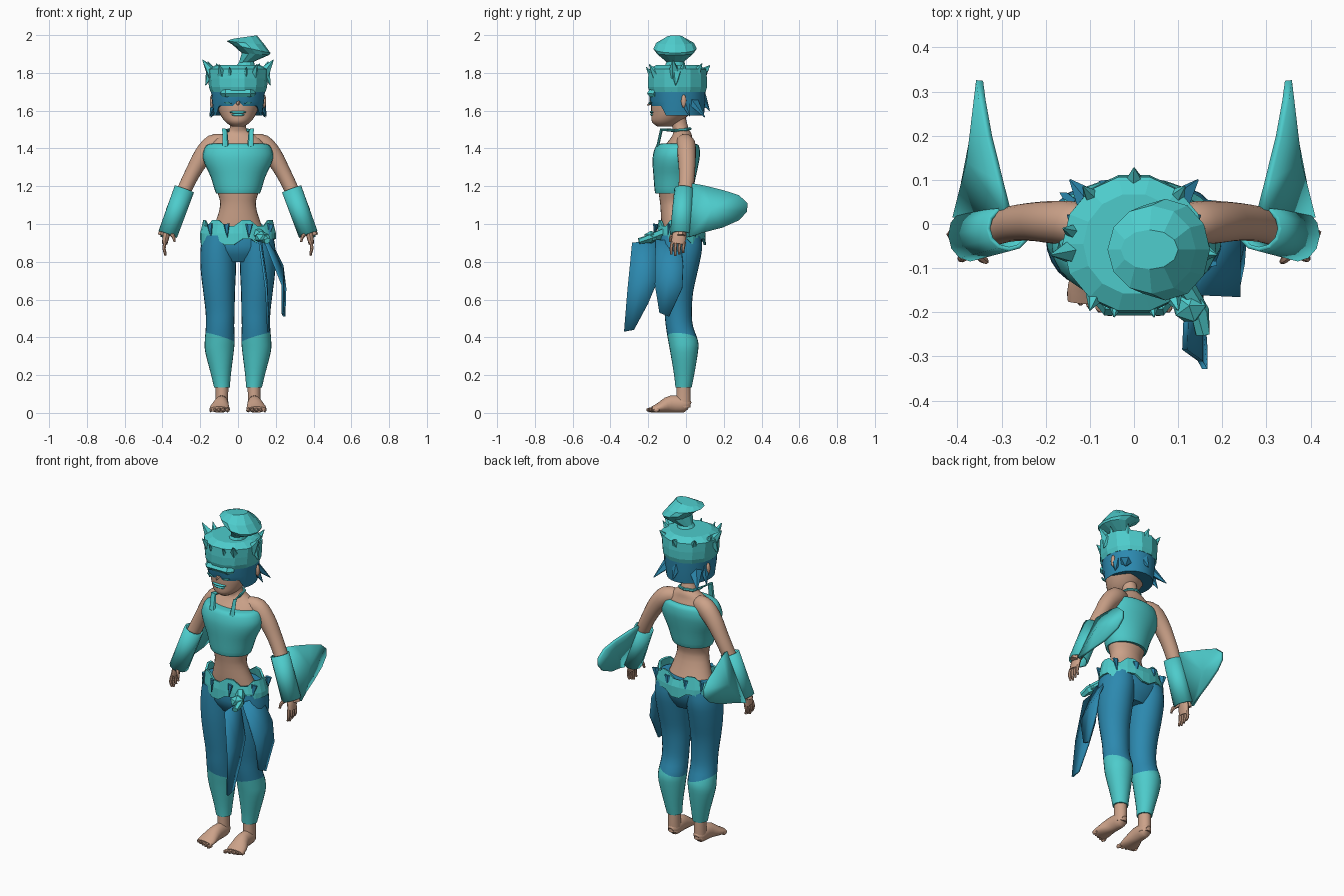
import bpy, bmesh
from math import sin, cos, pi, radians
from mathutils import Vector as V

cube = bpy.data.objects.get("Cube")
if cube:
    bpy.data.objects.remove(cube)


def material(name, rgb):
    m = bpy.data.materials.new(name)
    m.use_nodes = True
    m.diffuse_color = (*rgb, 1)
    m.node_tree.nodes["Principled BSDF"].inputs["Base Color"].default_value = (*rgb, 1)
    return m


TEAL = material("teal", (.075, .60, .60))
BLUE = material("deep blue", (.025, .25, .43))
SKIN = material("skin", (.60, .36, .25))
SIDES = ((1, "left"), (-1, "right"))


def finish(name, bm, mat, smooth=True, thick=0):
    bmesh.ops.recalc_face_normals(bm, faces=bm.faces[:])
    me = bpy.data.meshes.new(name)
    bm.to_mesh(me)
    bm.free()
    ob = bpy.data.objects.new(name, me)
    bpy.context.collection.objects.link(ob)
    me.materials.append(mat)
    if thick:
        mod = ob.modifiers.new("thickness", 'SOLIDIFY')
        mod.thickness = thick
        mod.offset = 0
    if smooth:
        bpy.ops.object.select_all(action='DESELECT')
        ob.select_set(True)
        bpy.context.view_layer.objects.active = ob
        bpy.ops.object.shade_smooth_by_angle(angle=radians(42))
    return ob


def blend(rows, steps):
    """Catmull-Rom interpolation between section rows."""
    out = []
    for i in range(len(rows) - 1):
        a, b, c, d = (rows[max(0, min(len(rows) - 1, i + k))] for k in (-1, 0, 1, 2))
        for s in range(steps):
            t = s / steps
            out.append([q + .5 * t * (r - p + t * (2*p - 5*q + 4*r - w + t * (3*(q - r) + w - p)))
                        for p, q, r, w in zip(a, b, c, d)])
    return out + [rows[-1]]


def loft(name, rows, mat, n=20, steps=3, sx=1, axis=None, ref=(0, 1, 0),
         caps=True, warp=None, **kw):
    """Skin elliptical sections (x, y, z, radius_u, radius_v)."""
    rows = blend(rows, steps) if steps > 1 else rows
    pts = [V((sx * r[0], r[1], r[2])) for r in rows]
    bm = bmesh.new()
    rings = []
    for i, r in enumerate(rows):
        t = V(axis) if axis else (pts[min(i + 1, len(pts) - 1)] - pts[max(i - 1, 0)]).normalized()
        u = V(ref).cross(t).normalized()
        v = t.cross(u)
        ring = []
        for k in range(n):
            a = 2 * pi * k / n
            p = pts[i] + u * (r[3] * cos(a)) + v * (r[4] * sin(a))
            ring.append(bm.verts.new(warp(p, i, k) if warp else p))
        rings.append(ring)
    for a, b in zip(rings, rings[1:]):
        for k in range(n):
            bm.faces.new((a[k], a[(k + 1) % n], b[(k + 1) % n], b[k]))
    if caps:
        bm.faces.new(rings[0])
        bm.faces.new(rings[-1])
    return finish(name, bm, mat, **kw)


def stack(name, rows, mat, **kw):
    """Upright loft from (z, y, rx, ry) rows centred on x = 0."""
    return loft(name, [(0, y, z, a, b) for z, y, a, b in rows], mat, axis=(0, 0, 1), **kw)


def spike(name, base, tip, r, mat, sx=1, n=5, squash=1):
    return loft(name, [(*base, r, r * squash), (*tip, .002, .002)], mat, n=n, steps=1,
                sx=sx, ref=(.1, .3, 1), smooth=False)


def ball(name, pos, size, mat, sub=2, smooth=True):
    bm = bmesh.new()
    bmesh.ops.create_icosphere(bm, subdivisions=sub, radius=1)
    for v in bm.verts:
        v.co = V(pos) + v.co * V(size)
    return finish(name, bm, mat, smooth)


def panel(name, pts, mat, thick, middle=None):
    """Thin sheet, optionally fanned around a raised middle point."""
    bm = bmesh.new()
    vs = [bm.verts.new(p) for p in pts]
    if middle:
        c = bm.verts.new(middle)
        for a, b in zip(vs, vs[1:] + vs[:1]):
            bm.faces.new((a, b, c))
    else:
        bm.faces.new(vs)
    return finish(name, bm, mat, bool(middle), thick)


def paint_below(ob, point, normal, mat):
    """Cut along a slanted plane and colour the faces beneath it."""
    ob.data.materials.append(mat)
    bm = bmesh.new()
    bm.from_mesh(ob.data)
    bmesh.ops.bisect_plane(bm, geom=bm.verts[:] + bm.edges[:] + bm.faces[:],
                           plane_co=point, plane_no=normal)
    for f in bm.faces:
        f.material_index = int((f.calc_center_median() - V(point)).dot(V(normal)) < 0)
    bm.to_mesh(ob.data)
    bm.free()


# Torso, pelvis, cropped top and waistband
stack("torso", [(.93, -.03, .15, .09), (1, -.05, .122, .08), (1.1, -.068, .094, .068),
                (1.17, -.065, .11, .08), (1.3, -.055, .15, .1), (1.4, -.035, .15, .085),
                (1.45, -.025, .12, .06), (1.48, -.02, .075, .048), (1.51, -.03, .042, .042),
                (1.6, -.055, .045, .045)], SKIN, n=28)
stack("pelvis", [(.8, -.03, .11, .07), (.86, -.03, .18, .105), (.93, -.025, .19, .113),
                 (.98, -.03, .17, .1)], BLUE, n=28)
stack("crop_top", [(1.165, -.065, .112, .092), (1.17, -.065, .12, .1), (1.25, -.06, .145, .112),
                   (1.32, -.055, .177, .122), (1.37, -.05, .186, .124), (1.415, -.045, .168, .113),
                   (1.425, -.045, .14, .09)], TEAL, n=28)
stack("waistband", [(.9, -.025, .195, .125), (.95, -.025, .195, .123), (1, -.028, .178, .112)],
      TEAL, n=26, steps=1, caps=False, smooth=False, thick=.012,
      warp=lambda p, i, k: p + V((0, 0, (.02 if k % 4 < 2 else -.012) * (i != 1))))
for x in (-.15, -.06, .06, .17):
    for y in (-.16, .1):
        edge = y * (1 - (x / .2) ** 2) ** .5 - .006
        spike("waistband_notch", (x, edge, 1), (x * .95, edge * 1.06, .93), .022, BLUE, squash=.4)

# Head and face
stack("head", [(1.515, -.115, .03, .035), (1.54, -.105, .066, .075), (1.58, -.083, .094, .1),
               (1.64, -.055, .115, .13), (1.72, -.045, .12, .13), (1.8, -.045, .1, .11)], SKIN, n=28)
spike("nose", (0, -.165, 1.655), (0, -.206, 1.628), .022, SKIN)
ball("upper_lip", (0, -.178, 1.592), (.046, .014, .008), TEAL)
ball("lower_lip", (0, -.176, 1.578), (.036, .014, .008), TEAL)


def mask_edge(p, i, k):
    if i == 0:
        p.z = 1.625 if p.y < -.12 else 1.575
        if abs(p.x) < .02 and p.y < 0:
            p.z = 1.65
    return p


stack("mask_and_hair", [(1.57, -.045, .128, .14), (1.65, -.045, .138, .148),
                        (1.74, -.045, .146, .15)], BLUE, n=28, steps=1, warp=mask_edge)
for sx, side in SIDES:
    panel(side + "_eye", [(sx * x, -.197 + x * x * 2.5, z) for x, z in
                          ((.03, 1.637), (.05, 1.645), (.075, 1.645), (.06, 1.635))], TEAL, .008)
    ball(side + "_ear", (sx * .138, -.012, 1.65), (.012, .014, .036), SKIN)
    spike(side + "_hair_point", (sx * .085, .035, 1.65), (sx * .145, .1, 1.565), .042, BLUE, squash=.7)
    spike(side + "_side_lock", (sx * .115, -.01, 1.66), (sx * .15, .02, 1.57), .03, BLUE)
spike("rear_hair_point", (0, .08, 1.67), (0, .125, 1.6), .03, BLUE)
loft("brow_band", [(-.085, -.165, 1.69, .017, .012), (-.065, -.192, 1.692, .02, .015),
                   (.065, -.192, 1.692, .02, .015), (.085, -.165, 1.69, .017, .012)],
     TEAL, n=4, steps=1, smooth=False)

# Spiked cap
stack("cap", [(1.7, -.045, .146, .153), (1.725, -.045, .154, .16), (1.77, -.045, .158, .16),
              (1.82, -.045, .162, .155), (1.842, -.045, .115, .115)], TEAL, n=14, steps=1, smooth=False)
for sx, side in SIDES:
    for name, base, tip, r in (
            ("_ear_horn", (.13, -.06, 1.79), (.188, -.07, 1.87), .038),
            ("_ear_tuft", (.13, -.02, 1.8), (.16, -.01, 1.86), .025),
            ("_front_horn", (.085, -.155, 1.79), (.1, -.195, 1.845), .026),
            ("_brow_horn", (.04, -.175, 1.775), (.045, -.21, 1.83), .02),
            ("_rear_horn", (.085, .05, 1.79), (.115, .085, 1.85), .03),
            ("_side_stud", (.145, -.05, 1.8), (.172, -.055, 1.735), .028)):
        spike(side + name, base, tip, r, TEAL, sx)
spike("rear_horn", (0, .08, 1.79), (0, .127, 1.84), .035, TEAL)

# Folded topknot: each row is left end, right end and half depth
knot = [(-.02, 1.825, .09, 1.825, .06), (.005, 1.855, .085, 1.86, .045), (.02, 1.905, .165, 1.895, .095),
        (-.03, 1.95, .172, 1.905, .115), (-.06, 1.968, .14, 1.95, .1), (-.03, 1.98, .1, 1.999, .045)]
bm = bmesh.new()
rings = [[bm.verts.new(((a + c) / 2 + (c - a) / 2 * cos(t), -.058 + r * sin(t),
                        (b + d) / 2 + (d - b) / 2 * cos(t)))
          for t in [2 * pi * k / 12 for k in range(12)]] for a, b, c, d, r in knot]
for lo, hi in zip(rings, rings[1:]):
    for k in range(12):
        bm.faces.new((lo[k], lo[(k + 1) % 12], hi[(k + 1) % 12], hi[k]))
bm.faces.new(rings[0])
bm.faces.new(rings[-1])
finish("topknot", bm, TEAL, smooth=False)

for sx, side in SIDES:
    # Neck strap
    loft(side + "_neck_strap", [(.065, -.15, 1.41, .017, .007), (.07, -.13, 1.5, .016, .007),
                                (.055, -.06, 1.495, .008, .01), (.045, 0, 1.5, .008, .008),
                                (0, .022, 1.505, .008, .008)],
         TEAL, n=6, steps=1, sx=sx, ref=(.2 * sx, 1, .3), smooth=False)

    # Leg with cuffed lower part
    leg = loft(side + "_leg", [
        (.085, -.013, .135, .042, .043), (.09, -.01, .2, .052, .053), (.098, -.01, .32, .075, .073),
        (.097, -.015, .38, .079, .079), (.095, -.035, .46, .075, .072), (.095, -.042, .54, .077, .073),
        (.1, -.045, .64, .084, .083), (.104, -.038, .75, .093, .1), (.104, -.028, .86, .095, .112),
        (.098, -.028, .94, .088, .108)], BLUE, n=24, sx=sx, axis=(0, 0, 1))
    paint_below(leg, (sx * .1, -.02, .40), (-.3 * sx, .1, 1), TEAL)

    # Bare foot
    loft(side + "_ankle", [(.085, -.015, .03, .034, .04), (.085, -.013, .09, .033, .038),
                           (.085, -.013, .17, .035, .036)], SKIN, sx=sx)
    loft(side + "_foot", [(.085, .018, .035, .018, .022), (.085, -.005, .043, .034, .04),
                          (.088, -.08, .046, .038, .045), (.097, -.14, .028, .052, .027),
                          (.1, -.178, .018, .05, .016)], SKIN, sx=sx, ref=(0, 0, 1))
    for k in range(5):
        ball(side + "_toe", (sx * (.055 + .022 * k), -.19 + .008 * k, .016),
             (.014 - .001 * k, .022, .014), SKIN, 1)

    # Arm and hand
    loft(side + "_arm", [(.07, -.015, 1.435, .04, .04), (.13, 0, 1.42, .054, .05),
                         (.187, .004, 1.36, .049, .048), (.235, .005, 1.28, .041, .043),
                         (.28, 0, 1.19, .038, .04), (.33, -.015, 1.08, .034, .036),
                         (.37, -.028, .97, .024, .027)], SKIN, sx=sx)
    loft(side + "_palm", [(.366, -.026, .99, .02, .026), (.38, -.035, .94, .019, .037),
                          (.388, -.042, .895, .014, .036)], SKIN, n=12, sx=sx)
    for k in range(4):
        y = -.072 + .021 * k
        loft(side + "_finger", [(.386, y, .905, .009, .01), (.391, y - .006, .87, .009, .009),
                                (.383, y - .006, .832 + .008 * abs(k - 1), .006, .006)], SKIN, n=7, sx=sx)
    loft(side + "_thumb", [(.365, -.055, .955, .013, .013), (.343, -.078, .935, .01, .01),
                           (.335, -.085, .905, .006, .006)], SKIN, n=7, sx=sx)

    # Gauntlet, its opening and the fin behind it
    loft(side + "_gauntlet", [(.284, -.01, 1.185, .049, .047), (.372, -.026, .945, .047, .054)],
         TEAL, n=12, steps=1, sx=sx, caps=False, thick=.01)
    spike(side + "_gauntlet_opening", (.402, -.025, .94), (.357, -.018, 1.11), .024, SKIN, sx)
    fin = []
    for y, z in ((.02, 1.215), (.1, 1.2), (.2, 1.175), (.28, 1.15), (.325, 1.11),
                 (.322, 1.065), (.28, 1.02), (.19, .98), (.09, .955), (.015, .93)):
        t = max(0, (y - .03) / .3)
        fin.append((sx * ((1 - t) * (.29 + (1.2 - z) * .42) + .35 * t), y, z))
    panel(side + "_fin", fin, TEAL, .016, middle=(sx * .372, .14, 1.08))

# Sash knot and hanging flaps on the left hip
ball("sash_knot", (.125, -.185, .93), (.042, .042, .034), TEAL, 1, False)
loft("sash_knot_tie", [(.1, -.12, .95, .03, .025), (.15, -.2, .92, .025, .02), (.155, -.25, .91, .018, .015)],
     TEAL, n=6, steps=1, smooth=False)
panel("front_flap", [(.115, -.285, .9), (.12, -.16, .915), (.15, -.15, .7), (.155, -.2, .58),
                     (.16, -.275, .44), (.16, -.328, .43), (.15, -.31, .65)],
      BLUE, .012, middle=(.15, -.23, .7))
panel("side_flap", [(.14, -.16, .915), (.17, -.03, .91), (.235, -.015, .78), (.25, -.02, .66),
                    (.245, -.09, .51), (.235, -.14, .53), (.235, -.165, .68)],
      BLUE, .012, middle=(.235, -.09, .74))
